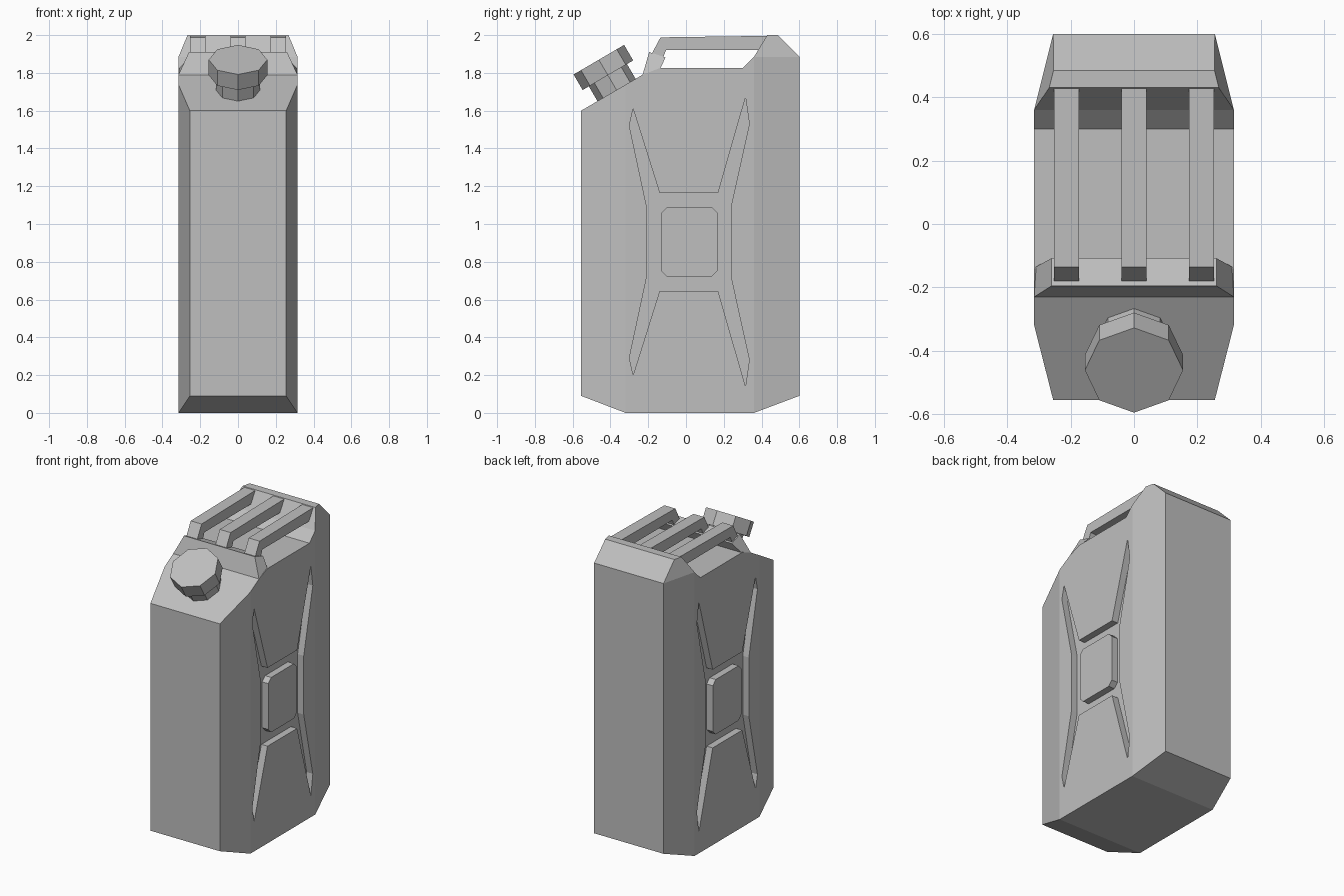
import bpy, bmesh
from math import atan2
from mathutils import Vector, Matrix

cube = bpy.data.objects.get("Cube")
if cube:
    bpy.data.objects.remove(cube)

grey = bpy.data.materials.new("plain grey")
grey.use_nodes = True
COLOUR = (0.52, 0.52, 0.52, 1)
grey.diffuse_color = COLOUR
grey.node_tree.nodes["Principled BSDF"].inputs["Base Color"].default_value = COLOUR


def finish(name, bm):
    bmesh.ops.recalc_face_normals(bm, faces=bm.faces)
    mesh = bpy.data.meshes.new(name)
    bm.to_mesh(mesh)
    bm.free()
    mesh.materials.append(grey)
    obj = bpy.data.objects.new(name, mesh)
    bpy.context.collection.objects.link(obj)
    return obj


def prism(profile, x0, x1):
    """Extrude a (y, z) outline from x0 to x1."""
    bm = bmesh.new()
    face = bm.faces.new([bm.verts.new((x0, y, z)) for y, z in profile])
    new = bmesh.ops.extrude_face_region(bm, geom=[face])["geom"]
    verts = [v for v in new if isinstance(v, bmesh.types.BMVert)]
    bmesh.ops.translate(bm, verts=verts, vec=(x1 - x0, 0, 0))
    return bm


def slice_off(bm, point, normal):
    """Cut away what lies beyond a plane and close the cut."""
    geom = bm.verts[:] + bm.edges[:] + bm.faces[:]
    cut = bmesh.ops.bisect_plane(bm, geom=geom, dist=1e-5, plane_co=point,
                                 plane_no=normal, clear_outer=True)["geom_cut"]
    edges = [e for e in cut if isinstance(e, bmesh.types.BMEdge)]
    bmesh.ops.holes_fill(bm, edges=[e for e in edges if e.is_boundary], sides=0)


# Can body: side profile with bevelled corners
W, TIP = 0.315, 0.255
bm = prism([(-0.32, 0), (0.36, 0), (0.6, 0.09), (0.6, 1.885), (0.485, 2.0), (0.43, 2.0),
            (0.36, 1.885), (0.3, 1.825), (-0.14, 1.825), (-0.23, 1.79),
            (-0.555, 1.6), (-0.555, 0.09)], -W, W)
for s in (-1, 1):
    slice_off(bm, (s * W, -0.32, 0), (s * 0.235, -(W - TIP), 0))
    slice_off(bm, (s * W, 0.36, 0), (s * 0.24, W - TIP, 0))
    slice_off(bm, (s * W, 0.36, 1.885), (s * 0.288, 0.072, 0.075))
body = finish("can_body", bm)

# Cross-shaped recess in both sides, mirrored top to bottom
MID, DEPTH = 0.905, 0.045
upper = [(-0.21, 1.1), (-0.3, 1.52), (-0.28, 1.61), (-0.14, 1.165),
         (0.17, 1.165), (0.315, 1.67), (0.335, 1.53), (0.24, 1.1)]
cross = upper + [(y, 2 * MID - z) for y, z in reversed(upper)]
for s in (-1, 1):
    cutter = finish("recess_cutter", prism(cross, s * (W - DEPTH), s * (W + 0.1)))
    mod = body.modifiers.new("recess", "BOOLEAN")
    mod.operation, mod.solver, mod.object = "DIFFERENCE", "EXACT", cutter
    bpy.context.view_layer.objects.active = body
    bpy.ops.object.modifier_apply(modifier=mod.name)
    bpy.data.objects.remove(cutter)

# Raised panels with clipped corners in the middle of each recess
panel, cy, cz, hy, hz, c = [], 0.018, MID, 0.15, 0.182, 0.03
for sy, sz in ((1, 1), (-1, 1), (-1, -1), (1, -1)):
    pair = [(cy + sy * hy, cz + sz * (hz - c)), (cy + sy * (hy - c), cz + sz * hz)]
    panel += pair if sy * sz > 0 else pair[::-1]
for s, side in ((1, "left"), (-1, "right")):
    finish(side + "_panel", prism(panel, s * (W - DEPTH - 0.01), s * W))

# Tapered ridge that carries the front of the handles
bm = prism([(-0.23, 1.79), (-0.195, 1.91), (-0.108, 1.882), (-0.138, 1.82)], -W, W)
for v in bm.verts:
    if v.co.z > 1.85:
        v.co.x *= 0.26 / W
finish("handle_ridge", bm)

# Three carrying handles
grip = [(-0.182, 1.9), (-0.135, 1.988), (0.435, 1.996), (0.4, 1.922),
        (-0.105, 1.922), (-0.122, 1.88)]
for name, x in (("left", 0.213), ("middle", 0), ("right", -0.213)):
    finish(name + "_handle", prism(grip, x - 0.04, x + 0.04))

# Spout neck and screw cap, square to the sloping shoulder
axis = Vector((0, -0.505, 0.863)).normalized()
base = Vector((0, -0.368, 1.71))
tilt = Matrix.Rotation(atan2(-axis.y, axis.z), 4, "X")
for name, radius, low, high in (("spout_neck", 0.117, -0.03, 0.1), ("screw_cap", 0.155, 0.09, 0.185)):
    bm = bmesh.new()
    bmesh.ops.create_cone(bm, cap_ends=True, segments=8, radius1=radius,
                          radius2=radius, depth=high - low)
    # One corner of the octagon points straight up the slope
    if not any(abs(v.co.x) < 1e-4 for v in bm.verts):
        bmesh.ops.rotate(bm, verts=bm.verts, matrix=Matrix.Rotation(0.3927, 3, "Z"))
    place = Matrix.Translation(base + axis * (low + high) / 2) @ tilt
    bmesh.ops.transform(bm, matrix=place, verts=bm.verts)
    finish(name, bm)
